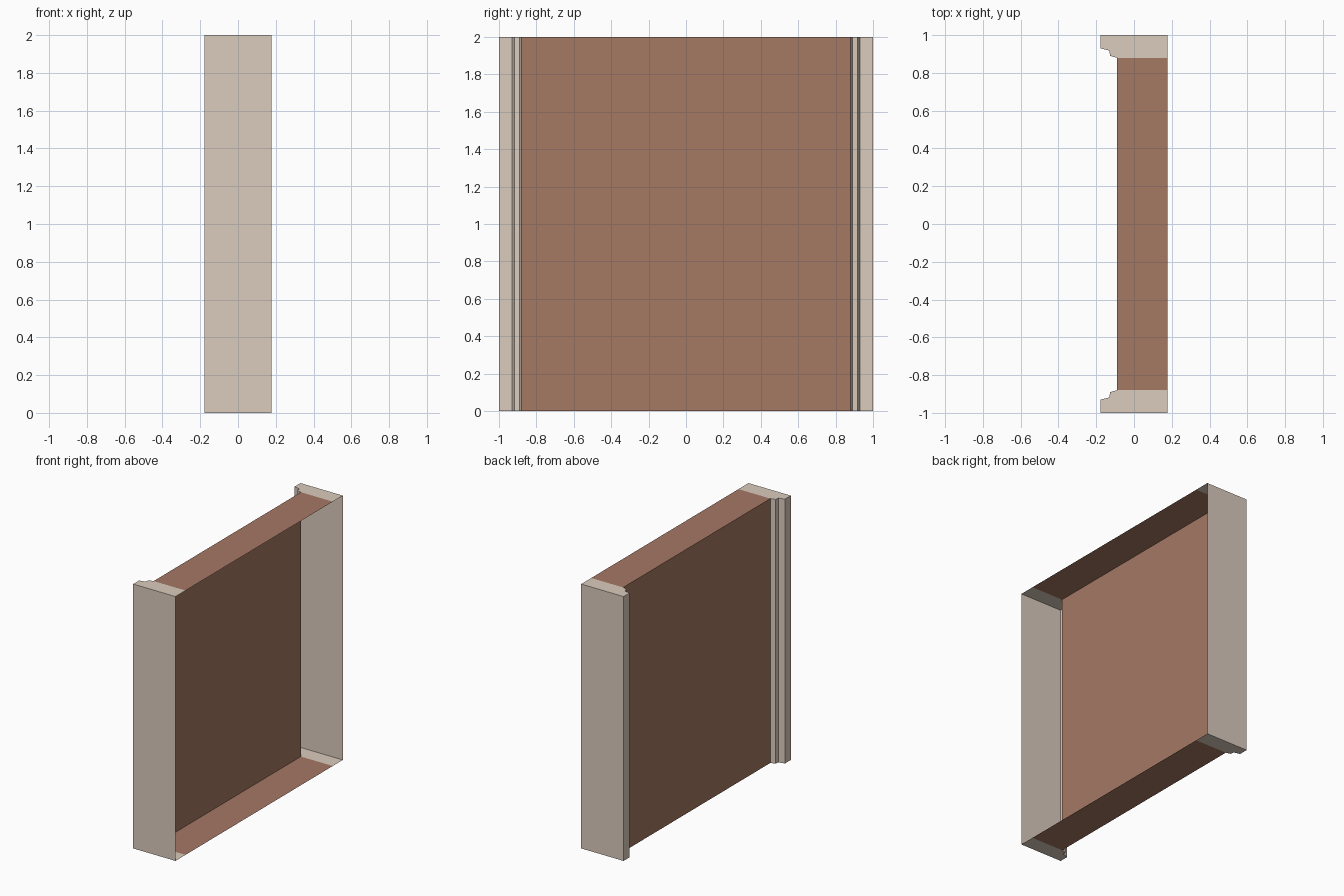
import bpy
import bmesh

if "Cube" in bpy.data.objects:
    bpy.data.objects.remove(bpy.data.objects["Cube"])

HEIGHT = 2.0
BACK = 0.177      # open side of the shell (+x)
WALL = -0.09      # face of the wall panel
INNER = 0.88      # where trim meets panel


def material(name, color):
    mat = bpy.data.materials.new(name)
    mat.diffuse_color = (*color, 1)
    mat.use_nodes = True
    mat.node_tree.nodes["Principled BSDF"].inputs["Base Color"].default_value = mat.diffuse_color
    return mat


def shell(name, outline, walls, mat):
    """Extrude a counter-clockwise (x, y) outline, capping both ends and
    building only the side walls whose edge index is listed."""
    bm = bmesh.new()
    low = [bm.verts.new((x, y, 0)) for x, y in outline]
    top = [bm.verts.new((x, y, HEIGHT)) for x, y in outline]
    bm.faces.new(low[::-1])
    bm.faces.new(top)
    for i in walls:
        j = (i + 1) % len(outline)
        bm.faces.new((low[i], low[j], top[j], top[i]))
    mesh = bpy.data.meshes.new(name)
    bm.to_mesh(mesh)
    bm.free()
    mesh.materials.append(mat)
    obj = bpy.data.objects.new(name, mesh)
    bpy.context.collection.objects.link(obj)
    return obj


beige = material("beige_trim", (0.71, 0.60, 0.51))
brown = material("brown_wall", (0.376, 0.188, 0.127))

# Wall panel: one face plus top and bottom caps, open at the back
shell("wall_panel",
      [(BACK, INNER), (WALL, INNER), (WALL, -INNER), (BACK, -INNER)],
      [1], brown)

# Stepped side trim, open at the back and towards the panel
trim = shell("side_trim",
             [(BACK, 1), (-BACK, 1), (-BACK, 0.93), (-0.13, 0.918),
              (-0.127, 0.89), (WALL, INNER), (BACK, INNER)],
             range(5), beige)

# Matching trim on the other side
mirror = trim.modifiers.new("mirror", 'MIRROR')
mirror.use_axis = (False, True, False)
mirror.use_mirror_merge = False
